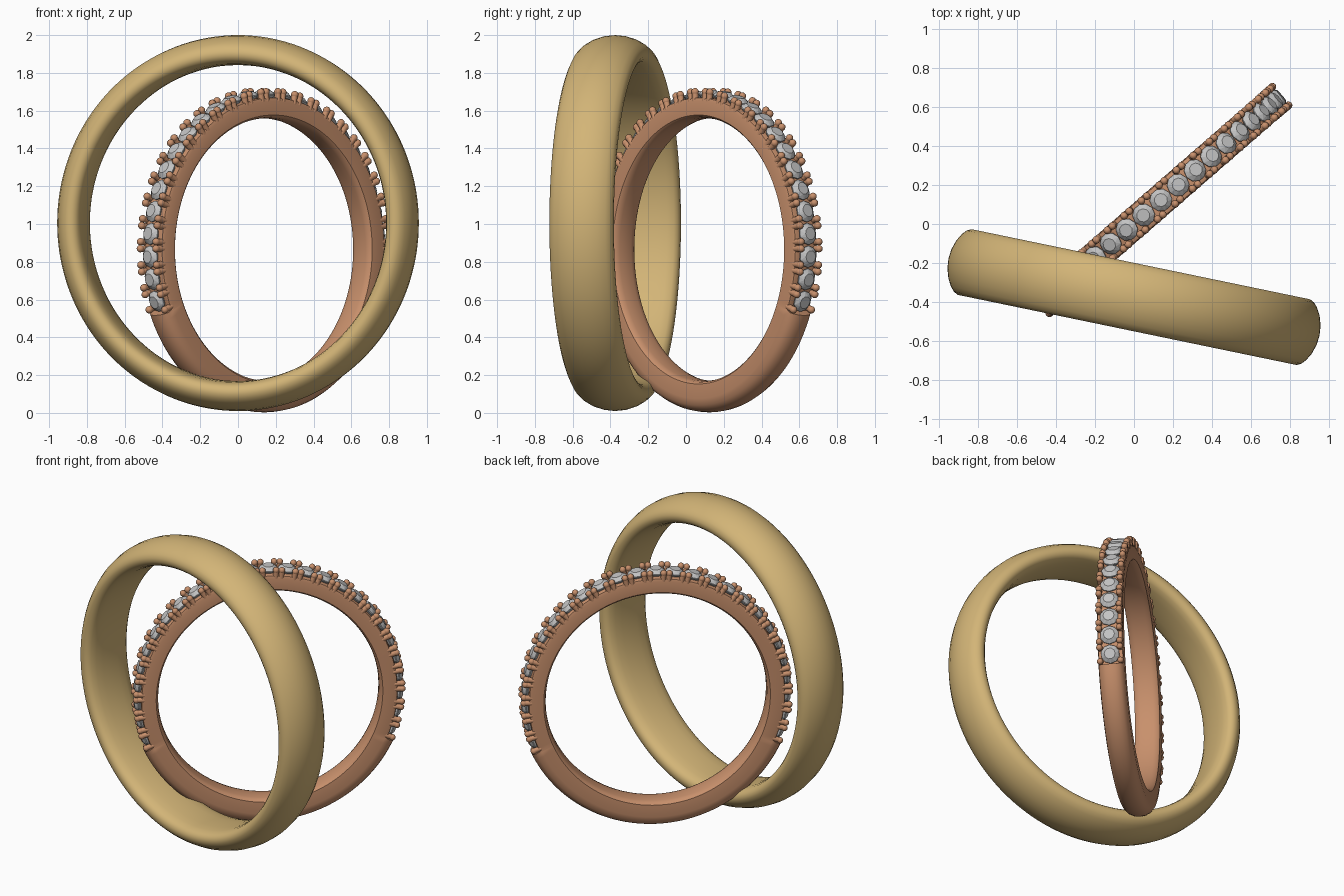
import bpy, bmesh, math
from mathutils import Matrix, Vector

if "Cube" in bpy.data.objects:
    bpy.data.objects.remove(bpy.data.objects["Cube"])


def material(name, rgb):
    m = bpy.data.materials.new(name)
    m.diffuse_color = (*rgb, 1)
    m.use_nodes = True
    m.node_tree.nodes["Principled BSDF"].inputs["Base Color"].default_value = m.diffuse_color
    return m


GOLD = material("yellow gold", (0.65, 0.46, 0.185))
ROSE = material("rose gold", (0.58, 0.28, 0.15))
STONE = material("pale stone", (0.55, 0.55, 0.55))


def finish(name, bm, mat, loc, turn, smooth=True):
    bmesh.ops.recalc_face_normals(bm, faces=bm.faces)
    me = bpy.data.meshes.new(name)
    bm.to_mesh(me)
    bm.free()
    me.materials.append(mat)
    ob = bpy.data.objects.new(name, me)
    bpy.context.collection.objects.link(ob)
    ob.location = loc
    ob.rotation_euler.z = math.radians(turn)
    if smooth:
        bpy.ops.object.select_all(action='DESELECT')
        ob.select_set(True)
        bpy.context.view_layer.objects.active = ob
        bpy.ops.object.shade_smooth_by_angle(angle=math.radians(40))
    return ob


def band(angles, profile_at, squash):
    """Sweep a closed (radius, width) profile round the local y axis."""
    bm = bmesh.new()
    loops = []
    for a in angles:
        loops.append([bm.verts.new((r * math.cos(a) * squash, v, r * math.sin(a)))
                      for r, v in profile_at(a)])
    n = len(loops[0])
    for i, cur in enumerate(loops):
        nxt = loops[(i + 1) % len(loops)]
        for j in range(n):
            k = (j + 1) % n
            bm.faces.new((cur[j], cur[k], nxt[k], nxt[j]))
    return bm


def mirrored(half):
    """Complete a profile given for v >= 0, running from outside to inside."""
    return half + [(r, -v) for r, v in reversed(half) if v > 0]


# Plain wide ring with a domed outside and comfort-fit inside
wide = mirrored([(0.995, 0), (0.99, 0.05), (0.974, 0.10), (0.952, 0.138), (0.932, 0.16),
                 (0.908, 0.172), (0.885, 0.172), (0.866, 0.162), (0.853, 0.145),
                 (0.843, 0.11), (0.838, 0.06), (0.836, 0)])
finish("wide_ring", band([math.tau * i / 160 for i in range(160)], lambda a: wide, 0.977),
       GOLD, (0, -0.375, 1.005), -11.7)

# Narrow ring: full dome below, lowered seat where the stones sit
POS, TURN, SQ = (0.138, 0.123, 0.865), 41, 0.972
COUNT = 27
START, STEP = math.radians(-19.5), math.radians(219 / (COUNT - 1))
LOW = START - STEP * 0.5
HIGH = START + STEP * (COUNT - 0.5)

inside = [(0.712, 0.076), (0.702, 0.066), (0.696, 0.04), (0.694, 0)]
plain = mirrored([(0.862, 0), (0.858, 0.03), (0.846, 0.055), (0.825, 0.073), (0.79, 0.08)] + inside)
seat = mirrored([(0.806, 0), (0.806, 0.03), (0.806, 0.062), (0.802, 0.074), (0.785, 0.079)] + inside)
E = 0.003
steps = [LOW + E + (HIGH - LOW - 2 * E) * i / 110 for i in range(111)]
steps += [HIGH + E + (math.tau + LOW - HIGH - 2 * E) * i / 60 for i in range(61)]
finish("narrow_ring", band(steps, lambda a: seat if LOW < a < HIGH else plain, SQ),
       ROSE, POS, TURN)


def on_ring(a, r, v):
    """Frame on the narrow ring with local z pointing outwards."""
    out = Vector((math.cos(a), 0, math.sin(a)))
    along = Vector((-math.sin(a), 0, math.cos(a)))
    m = Matrix((along, Vector((0, 1, 0)), out)).transposed().to_4x4()
    m.translation = (out.x * r * SQ, v, out.z * r)
    return m


# Faceted round stones
bm = bmesh.new()
for i in range(COUNT):
    rings = []
    f = on_ring(START + STEP * i, 0.818, 0)
    for rad, h, tw in ((0.03, -0.03, 0), (0.058, 0, 0), (0.058, 0.006, 0), (0.034, 0.026, 0.5)):
        rings.append([bm.verts.new(f @ Vector((rad * math.cos((k + tw) * math.tau / 10),
                                               rad * math.sin((k + tw) * math.tau / 10), h)))
                      for k in range(10)])
    bm.faces.new(rings[0])
    bm.faces.new(rings[-1])
    for p, q in zip(rings, rings[1:]):
        for k in range(10):
            n = (k + 1) % 10
            if p is rings[2]:
                bm.faces.new((p[k], p[n], q[k]))
                bm.faces.new((p[n], q[n], q[k]))
            else:
                bm.faces.new((p[k], p[n], q[n], q[k]))
finish("stones", bm, STONE, POS, TURN, smooth=False)

# Paired beaded prongs between the stones, on both edges
bm = bmesh.new()
for i in range(COUNT + 1):
    mid = START + STEP * (i - 0.5)
    for shift in (-0.022, 0.022):
        if (i == 0 and shift < 0) or (i == COUNT and shift > 0):
            continue
        for v in (-0.063, 0.063):
            a = mid + shift
            bmesh.ops.create_uvsphere(bm, u_segments=12, v_segments=8, radius=0.02,
                                      matrix=on_ring(a, 0.836, v))
            bmesh.ops.create_cone(bm, segments=12, radius1=0.017, radius2=0.017, depth=0.05,
                                  matrix=on_ring(a, 0.81, v))
finish("prongs", bm, ROSE, POS, TURN)
